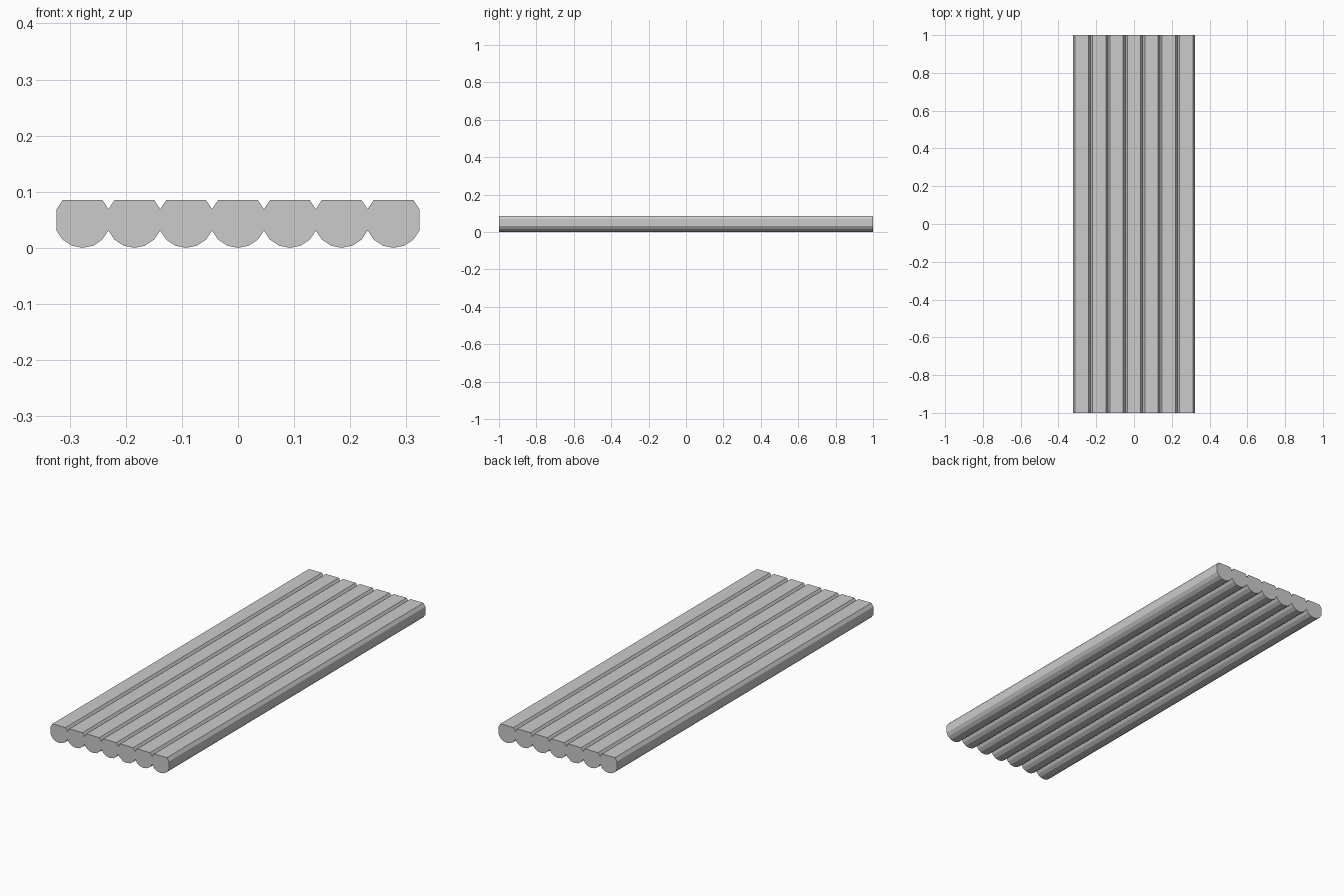
import bpy, bmesh
from math import sin, cos, radians

if "Cube" in bpy.data.objects:
    bpy.data.objects.remove(bpy.data.objects["Cube"])

LOGS, R, HALF_LENGTH = 7, 0.05, 1.0
SIDE = R * cos(radians(22.5))          # half width where neighbouring logs meet

# Log cross-section: 16-sided round, flat-topped, with straight sides
angles = [135, 157.5] + [202.5 + 22.5 * i for i in range(7)] + [22.5, 45]
profile = [(R * cos(radians(a)), R + R * sin(radians(a))) for a in angles]
LEFT_SIDE, RIGHT_SIDE = 1, 8           # profile edges that touch the next log

bm = bmesh.new()
for i in range(LOGS):
    cx = (i - (LOGS - 1) / 2) * 2 * SIDE
    front, back = ([bm.verts.new((cx + x, y, z)) for x, z in profile]
                   for y in (-HALF_LENGTH, HALF_LENGTH))
    # End faces
    bm.faces.new(front)
    bm.faces.new(back[::-1])
    # Long faces, left open where two logs join
    n = len(profile)
    for k in range(n):
        if (k == LEFT_SIDE and i > 0) or (k == RIGHT_SIDE and i < LOGS - 1):
            continue
        j = (k + 1) % n
        bm.faces.new((front[j], front[k], back[k], back[j]))

# Weld the logs into one raft-like platform
bmesh.ops.remove_doubles(bm, verts=bm.verts, dist=1e-4)
bmesh.ops.recalc_face_normals(bm, faces=bm.faces)
mesh = bpy.data.meshes.new("log_platform")
bm.to_mesh(mesh)
bm.free()
platform = bpy.data.objects.new("log_platform", mesh)
bpy.context.collection.objects.link(platform)
